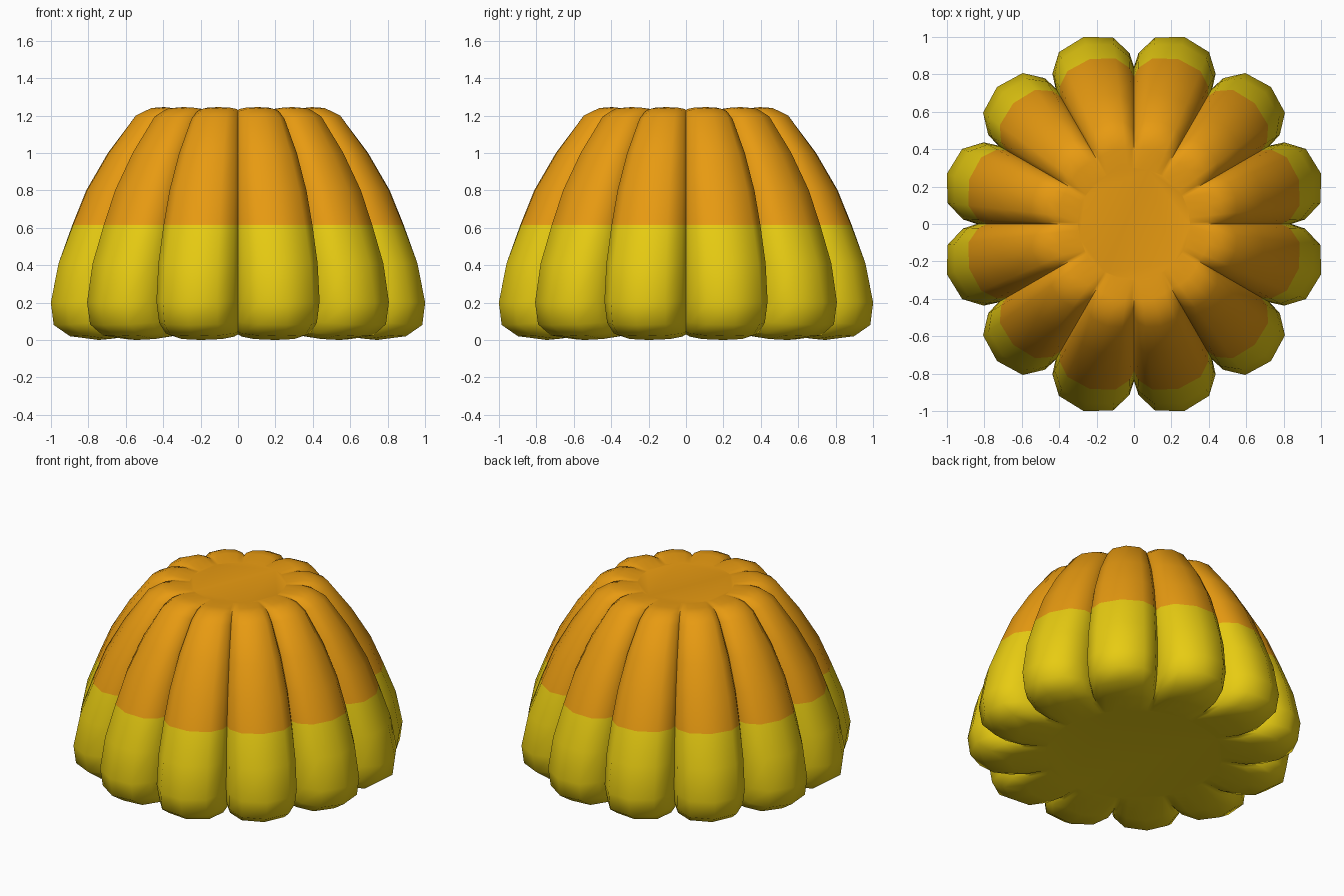
import bpy, bmesh, math

if "Cube" in bpy.data.objects:
    bpy.data.objects.remove(bpy.data.objects["Cube"])

LOBES = 12
# Cross-section of one lobe: angle from its ridge (degrees), share of ridge-to-valley depth
LOBE = [(-15, 0), (-13.5, .38), (-8.6, .83), (0, 1), (8.6, .83), (13.5, .38)]
# Rings from bottom to top: ridge radius, ridge z, valley radius, valley z
RINGS = [(.55, .03, .55, .03), (.77, 0, .66, .03), (.93, .02, .74, .045),
         (1.02, .08, .80, .10), (1.036, .2, .84, .21), (.993, .41, .83, .41),
         (.913, .615, .785, .615), (.835, .8, .725, .8), (.715, 1.0, .625, 1.0),
         (.565, 1.2, .495, 1.17), (.48, 1.24, .44, 1.215), (.41, 1.245, .39, 1.23),
         (.3, 1.23, .3, 1.23)]
SPLIT = .615


def material(name, colour):
    m = bpy.data.materials.new(name)
    m.diffuse_color = (*colour, 1)
    m.use_nodes = True
    m.node_tree.nodes["Principled BSDF"].inputs["Base Color"].default_value = m.diffuse_color
    return m


bm = bmesh.new()
# Ribbed side wall
rings = []
for rr, rz, vr, vz in RINGS:
    ring = []
    for i in range(LOBES):
        for off, w in LOBE:
            a = math.radians(15 + 30 * i + off)
            r, z = vr + (rr - vr) * w, vz + (rz - vz) * w
            ring.append(bm.verts.new((r * math.cos(a), r * math.sin(a), z)))
    rings.append(ring)
n = len(rings[0])
for lo, hi in zip(rings, rings[1:]):
    for i in range(n):
        j = (i + 1) % n
        bm.faces.new((lo[i], lo[j], hi[j], hi[i]))
# Flat base and top discs
bm.faces.new(rings[0][::-1])
bm.faces.new(rings[-1])

# Yellow lower half, orange upper half
for f in bm.faces:
    f.smooth = True
    f.material_index = 1 if f.calc_center_median().z > SPLIT else 0
bmesh.ops.recalc_face_normals(bm, faces=bm.faces)

mesh = bpy.data.meshes.new("ribbed_body")
bm.to_mesh(mesh)
bm.free()
mesh.materials.append(material("yellow", (.80, .60, .006)))
mesh.materials.append(material("orange", (.84, .34, .006)))
body = bpy.data.objects.new("ribbed_body", mesh)
bpy.context.collection.objects.link(body)
bpy.context.view_layer.objects.active = body
body.select_set(True)
bpy.ops.object.shade_smooth_by_angle(angle=math.radians(60))
